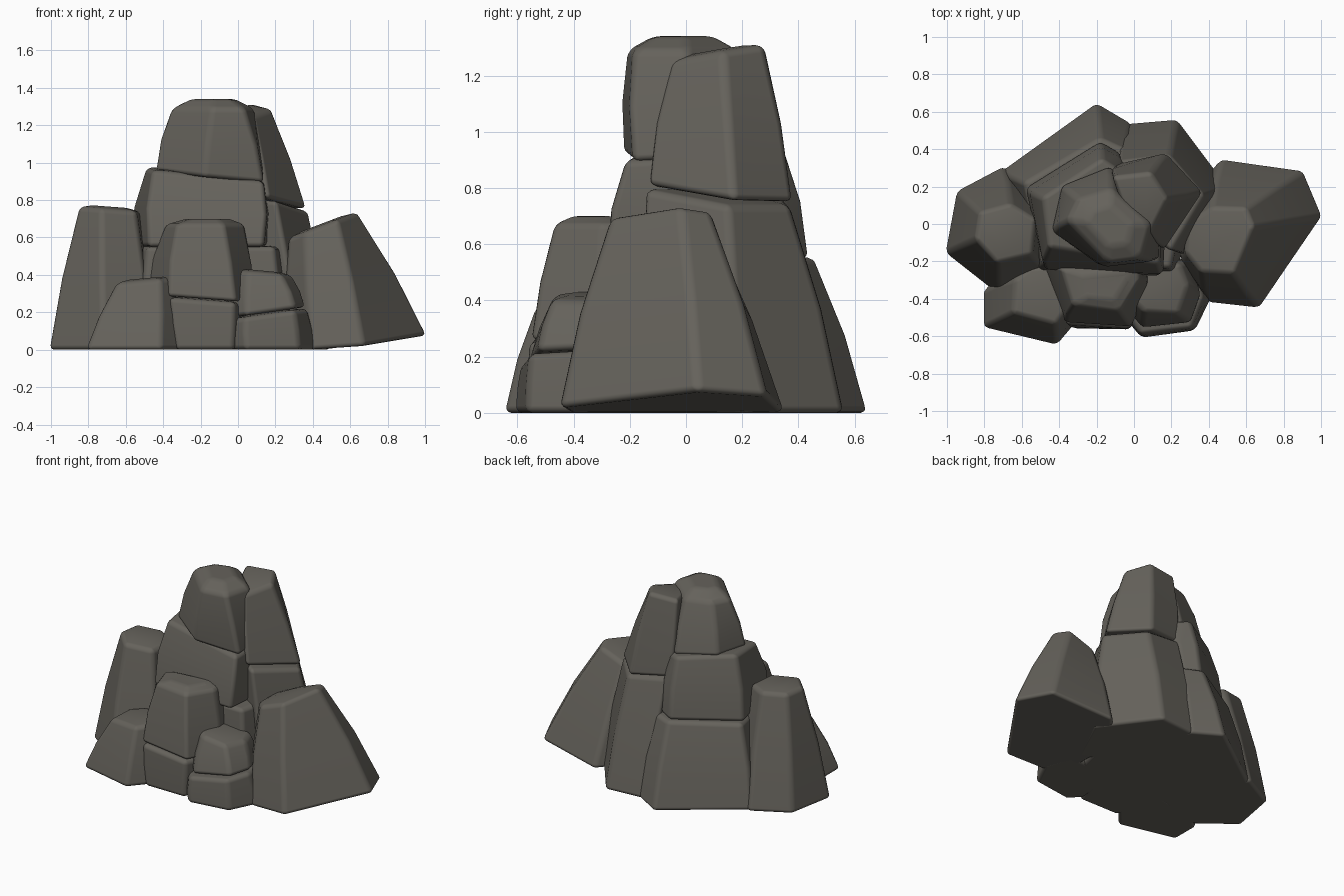
import bpy
import bmesh
from mathutils import Vector

cube = bpy.data.objects.get("Cube")
if cube:
    bpy.data.objects.remove(cube, do_unlink=True)

stone = bpy.data.materials.new("dark warm grey stone")
stone.use_nodes = True
stone.diffuse_color = (0.13, 0.122, 0.105, 1)
shader = next(n for n in stone.node_tree.nodes if n.type == "BSDF_PRINCIPLED")
shader.inputs["Base Color"].default_value = stone.diffuse_color
shader.inputs["Roughness"].default_value = 0.9


def ring_at(outline, height, slope, grow):
    """Lift a flat outline onto a tilted plane, pushing it outwards a little."""
    centre = sum((Vector(p) for p in outline), Vector((0, 0))) / len(outline)
    ring = []
    for p in outline:
        offset = Vector(p) - centre
        p = Vector(p) + offset.normalized() * grow
        z = height + slope[0] * offset.x + slope[1] * offset.y
        ring.append(Vector((p.x, p.y, max(z, 0))))
    return ring


def rock(name, base, top, low, high, low_slope=(0, 0), high_slope=(0, 0),
         bulge=0.06, crown=0.012):
    """Loft a faceted stone from a base outline to a domed top outline."""
    lower = ring_at(base, low, low_slope, 0.012)
    upper = ring_at(top, high, high_slope, 0.01)
    axis = sum(lower + upper, Vector()) / (2 * len(lower))
    middle = []
    for a, b in zip(lower, upper):
        m = a.lerp(b, 0.5)
        out = Vector((m.x - axis.x, m.y - axis.y, 0))
        middle.append(m + out * bulge)
    # The crown is a smaller outline raised above the top one
    peak = sum(upper, Vector()) / len(upper)
    summit = [v.lerp(peak, 0.45) + Vector((0, 0, crown)) for v in upper]

    bm = bmesh.new()
    rings = [[bm.verts.new(v) for v in ring]
             for ring in (lower, middle, upper, summit)]
    count = len(base)
    for r, s in zip(rings, rings[1:]):
        for i in range(count):
            j = (i + 1) % count
            bm.faces.new((r[i], r[j], s[j], s[i]))
    bm.faces.new(rings[0][::-1])
    bm.faces.new(rings[3])
    bmesh.ops.recalc_face_normals(bm, faces=bm.faces)
    for face in bm.faces:
        face.smooth = True

    mesh = bpy.data.meshes.new(name)
    bm.to_mesh(mesh)
    bm.free()
    mesh.materials.append(stone)
    obj = bpy.data.objects.new(name, mesh)
    bpy.context.collection.objects.link(obj)
    bevel = obj.modifiers.new("worn edges", "BEVEL")
    bevel.width = 0.026
    bevel.segments = 3
    bevel.limit_method = "ANGLE"
    bevel.angle_limit = 0.4
    bevel.harden_normals = True


# Boulders on either side
rock("left_boulder",
     [(-1, -.15), (-.72, -.37), (-.47, -.25), (-.48, .15), (-.7, .3), (-.94, .17)],
     [(-.84, -.08), (-.73, -.2), (-.55, -.16), (-.53, .02), (-.66, .1), (-.82, .06)],
     0, .75, high_slope=(-.08, 0), crown=.015)
rock("right_boulder",
     [(.27, -.22), (.4, -.41), (.67, -.44), (1, .04), (.9, .28), (.47, .34), (.26, .1)],
     [(.28, -.15), (.36, -.25), (.53, -.26), (.63, -.02), (.59, .08), (.42, .08), (.29, 0)],
     0, .66, low_slope=(.18, 0), high_slope=(.4, 0))

# Main tower of three stacked stones
rock("tower_base",
     [(-.5, -.25), (.22, -.26), (.28, 0), (-.02, .53), (-.2, .64), (-.7, .28)],
     [(-.48, -.22), (.19, -.23), (.24, 0), (-.05, .39), (-.18, .45), (-.58, .22)],
     0, .55, bulge=.04)
rock("tower_middle",
     [(-.47, -.24), (.13, -.27), (.15, 0), (-.08, .37), (-.18, .43), (-.57, .19)],
     [(-.45, -.12), (.13, -.21), (.13, .05), (-.08, .28), (-.17, .34), (-.48, .14)],
     .55, .94, high_slope=(-.1, .05))
rock("tower_top",
     [(-.43, -.04), (-.18, -.21), (.13, -.18), (.12, .08), (-.13, .3), (-.38, .2)],
     [(-.35, .02), (-.14, -.2), (.03, -.18), (.08, 0), (-.12, .18), (-.29, .13)],
     .93, 1.29, low_slope=(-.1, .05), crown=.05)

# Two stones of the rear column
rock("rear_base",
     [(0, 0), (.34, -.14), (.49, .2), (.23, .55), (-.03, .53)],
     [(.02, 0), (.2, -.14), (.37, .15), (.19, .36), (-.08, .33)],
     0, .77, high_slope=(-.14, -.12))
rock("rear_top",
     [(0, .05), (.16, -.13), (.36, .17), (.17, .37), (-.1, .31)],
     [(-.02, 0), (.08, -.05), (.17, .13), (.09, .27), (-.11, .25)],
     .78, 1.28, low_slope=(-.1, -.12), high_slope=(.03, .18))

# Small stones along the front
rock("front_left_stone",
     [(-.8, -.55), (-.42, -.64), (-.3, -.5), (-.33, -.2), (-.7, -.28), (-.8, -.36)],
     [(-.64, -.47), (-.42, -.53), (-.36, -.45), (-.38, -.23), (-.55, -.24), (-.63, -.3)],
     0, .37, high_slope=(.1, 0))
rock("front_middle_base",
     [(-.4, -.2), (-.32, -.55), (-.03, -.55), (.05, -.3), (0, -.15)],
     [(-.38, -.2), (-.36, -.53), (-.02, -.55), (.05, -.3), (0, -.15)],
     0, .26, high_slope=(-.08, 0), bulge=.02)
rock("front_middle_top",
     [(-.49, -.2), (-.36, -.52), (-.02, -.54), (.08, -.32), (.04, -.15)],
     [(-.38, -.24), (-.32, -.43), (-.08, -.46), (.02, -.3), (.02, -.2)],
     .27, .67, low_slope=(-.08, 0), crown=.03)
rock("front_right_base",
     [(0, -.2), (-.02, -.52), (.05, -.6), (.32, -.56), (.41, -.38), (.35, -.2)],
     [(0, -.2), (-.02, -.5), (.04, -.58), (.3, -.55), (.36, -.4), (.32, -.2)],
     0, .19, high_slope=(.15, 0), bulge=.02)
rock("front_right_top",
     [(0, -.2), (-.02, -.46), (.05, -.55), (.3, -.52), (.35, -.38), (.3, -.2)],
     [(.02, -.22), (-.01, -.4), (.06, -.46), (.23, -.47), (.28, -.33), (.24, -.22)],
     .2, .41, low_slope=(.15, 0), high_slope=(-.1, 0))
